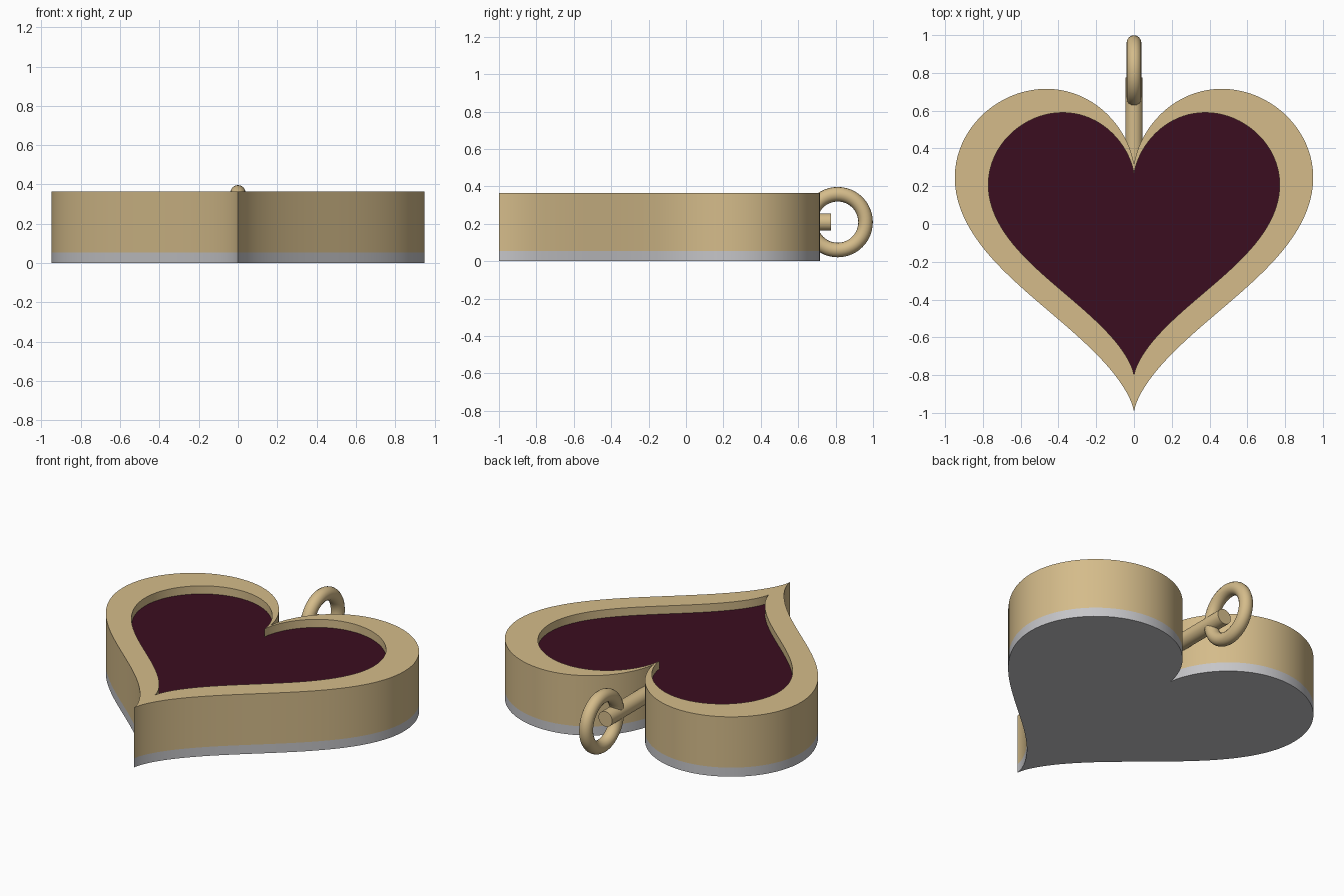
import bpy, bmesh, math

if "Cube" in bpy.data.objects:
    bpy.data.objects.remove(bpy.data.objects["Cube"])

N = 180  # points around each heart


def material(name, rgb):
    m = bpy.data.materials.new(name)
    m.diffuse_color = (*rgb, 1)
    m.use_nodes = True
    m.node_tree.nodes["Principled BSDF"].inputs["Base Color"].default_value = m.diffuse_color
    return m


gold = material("warm gold", (0.66, 0.50, 0.255))
silver = material("silver", (0.56, 0.56, 0.58))
enamel = material("dark red enamel", (0.044, 0.0042, 0.0145))


def heart(scale, y0):
    pts = []
    for i in range(N):
        t = 2 * math.pi * i / N
        x = 16 * math.sin(t) ** 3
        y = 13 * math.cos(t) - 5 * math.cos(2 * t) - 2 * math.cos(3 * t) - math.cos(4 * t)
        pts.append((x * scale, y * scale + y0))
    return pts


OUTER = heart(0.0593, 0.0085)
INNER = heart(0.0482, 0.0150)


def finish(bm, name, mat):
    bmesh.ops.recalc_face_normals(bm, faces=bm.faces[:])
    me = bpy.data.meshes.new(name)
    bm.to_mesh(me)
    bm.free()
    ob = bpy.data.objects.new(name, me)
    bpy.context.collection.objects.link(ob)
    me.materials.append(mat)
    smooth(ob)


def smooth(ob):
    bpy.ops.object.select_all(action='DESELECT')
    ob.select_set(True)
    bpy.context.view_layer.objects.active = ob
    bpy.ops.object.shade_smooth_by_angle(angle=math.radians(30))


def loop(bm, pts, z):
    return [bm.verts.new((x, y, z)) for x, y in pts]


def bridge(bm, a, b):
    for i in range(N):
        j = (i + 1) % N
        bm.faces.new((a[i], a[j], b[j], b[i]))


def slab(name, pts, z0, z1, mat):
    bm = bmesh.new()
    lo, hi = loop(bm, pts, z0), loop(bm, pts, z1)
    bridge(bm, lo, hi)
    bm.faces.new(lo)
    bm.faces.new(hi)
    finish(bm, name, mat)


# silver back plate and recessed enamel filling
slab("back_plate", OUTER, 0.0, 0.055, silver)
slab("enamel_heart", INNER, 0.055, 0.315, enamel)

# gold heart frame with an open centre
bm = bmesh.new()
rings = [loop(bm, p, z) for p, z in
         ((OUTER, 0.055), (OUTER, 0.364), (INNER, 0.364), (INNER, 0.055))]
for k in range(4):
    bridge(bm, rings[k], rings[(k + 1) % 4])
finish(bm, "heart_frame", gold)

# peg reaching back from the notch
y0, y1 = 0.27, 0.775
bpy.ops.mesh.primitive_cylinder_add(vertices=32, radius=0.046, depth=y1 - y0,
                                    location=(0, (y0 + y1) / 2, 0.209),
                                    rotation=(math.pi / 2, 0, 0))
peg = bpy.context.object
peg.name = "hanging_peg"
peg.data.materials.append(gold)
smooth(peg)

# upright hanging ring
bpy.ops.mesh.primitive_torus_add(major_segments=48, minor_segments=16,
                                 major_radius=0.149, minor_radius=0.039,
                                 location=(0, 0.811, 0.209),
                                 rotation=(0, math.pi / 2, 0))
ring = bpy.context.object
ring.name = "hanging_ring"
ring.data.materials.append(gold)
smooth(ring)
